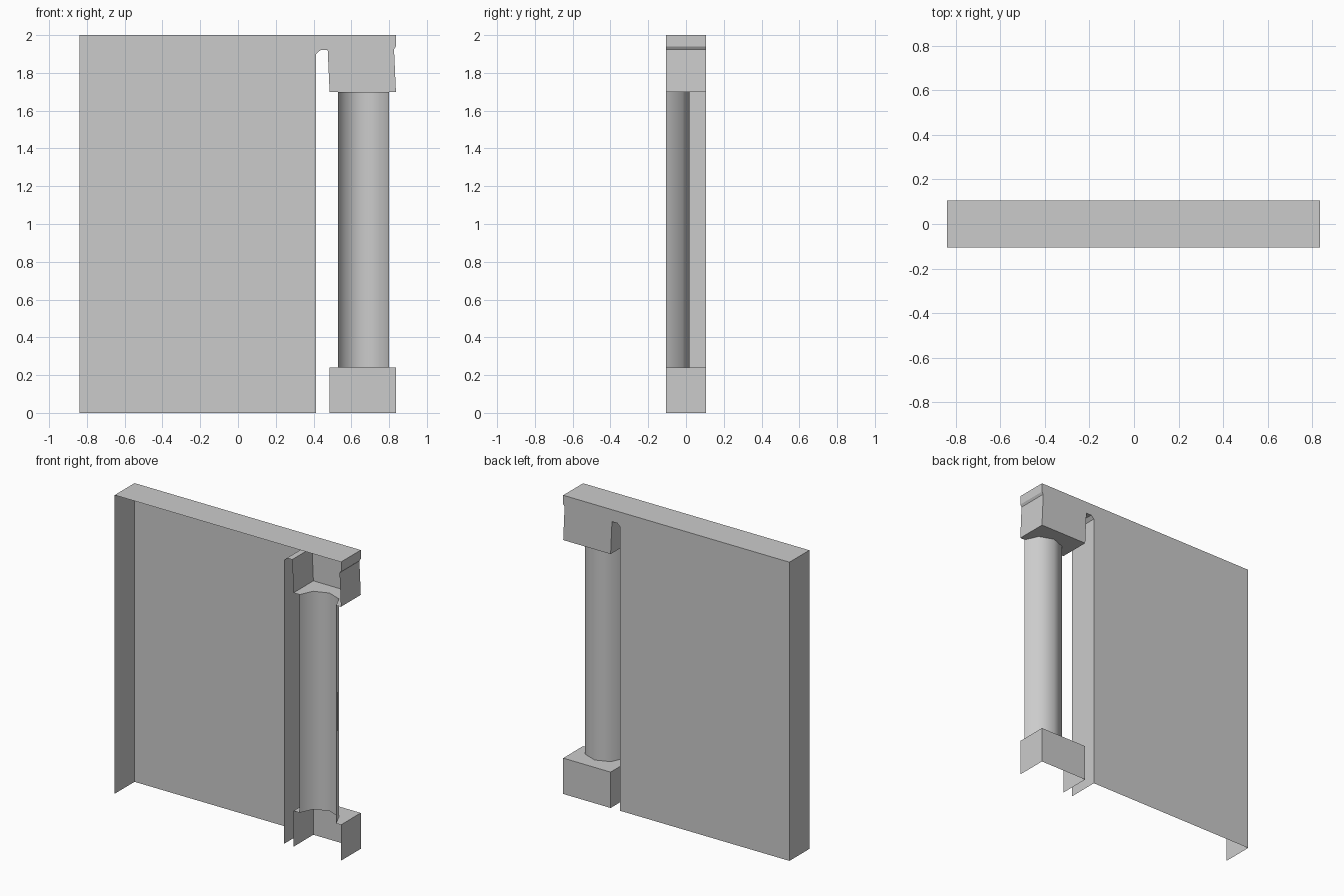
import bpy, math

if "Cube" in bpy.data.objects:
    bpy.data.objects.remove(bpy.data.objects["Cube"])

D = 0.105                      # half depth
L, R = 0.485, 0.836            # plinth / capital sides
CX, RX, RY = 0.665, 0.135, 0.123
Z0, Z1 = 0.24, 1.70            # column bottom and top


def make(name, verts, faces, smooth=False):
    me = bpy.data.meshes.new(name)
    me.from_pydata(verts, [], faces)
    for p in me.polygons:
        p.use_smooth = smooth
    ob = bpy.data.objects.new(name, me)
    bpy.context.collection.objects.link(ob)
    return ob


def shell(name, outline, open_edges):
    """Clockwise x-z outline: back sheet plus returns to the open front."""
    n = len(outline)
    verts = [(x, D, z) for x, z in outline] + [(x, -D, z) for x, z in outline]
    faces = [list(range(n))]
    for i in range(n):
        if i not in open_edges:
            j = (i + 1) % n
            faces.append([j, i, i + n, j + n])
    return make(name, verts, faces)


# half-octagon column section, open at the front, running right to left
section = [(CX + RX * math.cos(math.pi * i / 4),
            -D + RY * math.sin(math.pi * i / 4)) for i in range(5)]


def collar(name, z, up):
    """Flat slab face cut out around the column."""
    pts = section + [(L, -D), (L, D), (R, D), (R, -D)]
    order = list(range(len(pts)))
    if up:
        order.reverse()
    return make(name, [(x, y, z) for x, y in pts], [order])


# wall panel with the overhanging capital in one outline
shell("wall_and_capital",
      [(-0.84, 0), (-0.84, 2), (R, 2), (R, 1.94), (0.826, 1.925), (R, Z1),
       (L, Z1), (0.475, 1.92), (0.436, 1.92), (0.414, 1.90), (0.414, 0)],
      {5, 10})
collar("capital_underside", Z1, False)

# plinth, open below and in front
shell("plinth", [(L, 0), (L, Z0), (R, Z0), (R, 0)], {1, 3})
collar("plinth_top", Z0, True)

# column shaft
verts = [(x, y, Z0) for x, y in section] + [(x, y, Z1) for x, y in section]
make("column", verts, [[i, i + 1, i + 6, i + 5] for i in range(4)], smooth=True)
